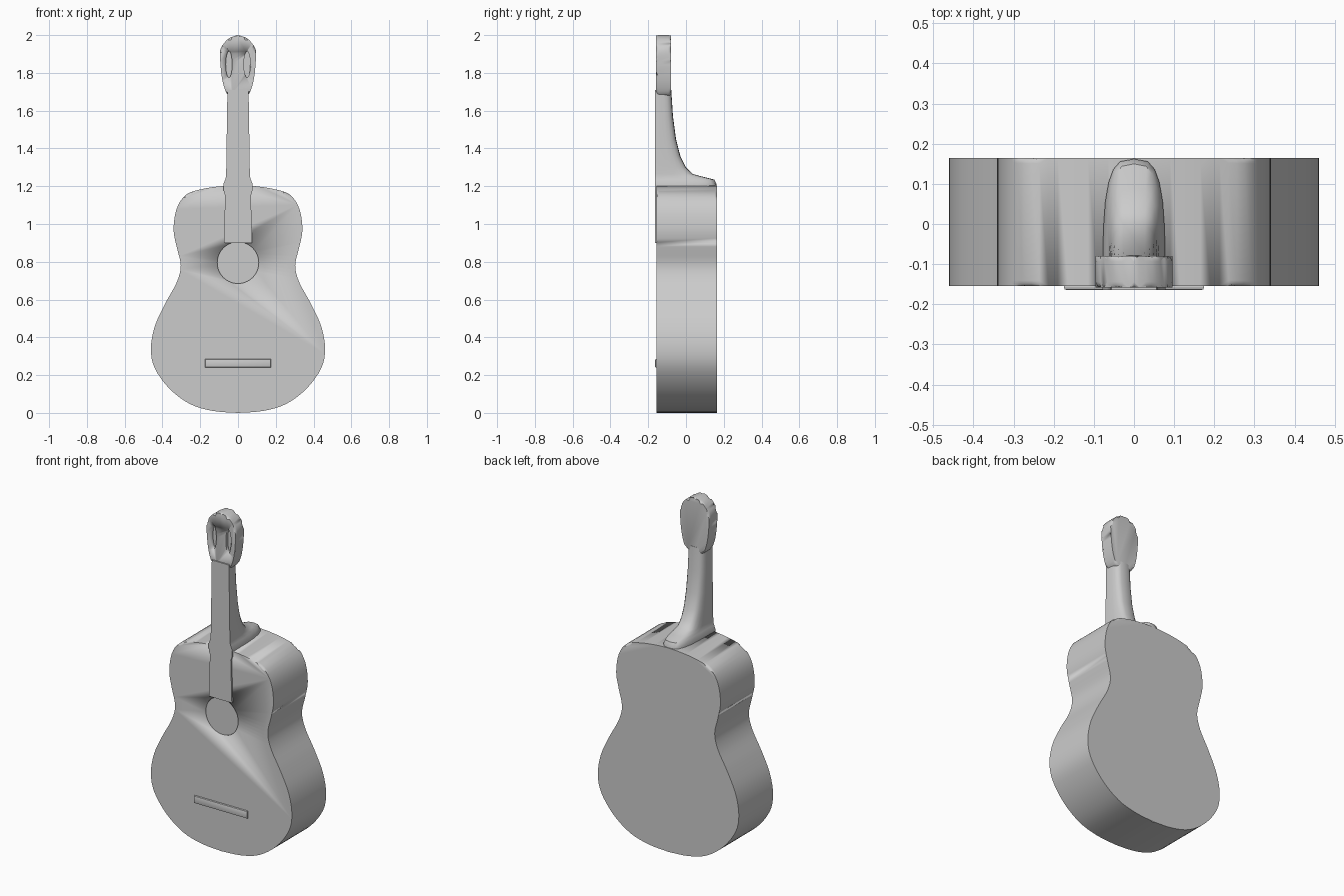
import bpy, bmesh, math
from mathutils import Vector

cube = bpy.data.objects.get("Cube")
if cube:
    bpy.data.objects.remove(cube)

grey = bpy.data.materials.new("plain grey")
grey.use_nodes = True
grey.diffuse_color = (0.6, 0.6, 0.6, 1)
grey.node_tree.nodes["Principled BSDF"].inputs["Base Color"].default_value = (0.6, 0.6, 0.6, 1)


def finish(bm, name):
    bmesh.ops.recalc_face_normals(bm, faces=bm.faces)
    mesh = bpy.data.meshes.new(name)
    bm.to_mesh(mesh)
    bm.free()
    mesh.materials.append(grey)
    ob = bpy.data.objects.new(name, mesh)
    bpy.context.collection.objects.link(ob)
    bpy.ops.object.select_all(action="DESELECT")
    ob.select_set(True)
    bpy.context.view_layer.objects.active = ob
    bpy.ops.object.shade_smooth_by_angle(angle=math.radians(40))
    return ob


def smooth_path(points, steps=4):
    """Catmull-Rom through the points, ends included."""
    p = [Vector(q) for q in points]
    p = [p[0]] + p + [p[-1]]
    out = []
    for a, b, c, d in zip(p, p[1:], p[2:], p[3:]):
        for i in range(steps):
            t = i / steps
            out.append(0.5 * (2 * b + (c - a) * t + (2 * a - 5 * b + 4 * c - d) * t ** 2
                              + (3 * b - a - 3 * c + d) * t ** 3))
    return out + [p[-1]]


def mirrored(half):
    """Closed outline from a right half whose ends lie on the axis."""
    return list(half) + [Vector((-q.x, q.y)) for q in reversed(half[1:-1])]


def slab(name, outline, front, back, round_by=0.0, segments=3):
    """Extrude an x-z outline between two depths and round its rims."""
    bm = bmesh.new()
    rings = [[bm.verts.new((q.x, y, q.y)) for q in outline] for y in (front, back)]
    caps = [bm.faces.new(r) for r in rings]
    for i in range(len(outline)):
        j = (i + 1) % len(outline)
        bm.faces.new((rings[0][i], rings[0][j], rings[1][j], rings[1][i]))
    if round_by:
        bmesh.ops.bevel(bm, geom=[e for f in caps for e in f.edges], offset=round_by,
                        segments=segments, profile=0.5, affect="EDGES")
    return finish(bm, name)


def oval(cx, cz, rx, rz, n=32):
    return [Vector((cx + rx * math.cos(math.tau * i / n), cz + rz * math.sin(math.tau * i / n)))
            for i in range(n)]


def carve(ob, cutter):
    mod = ob.modifiers.new("carve", "BOOLEAN")
    mod.operation = "DIFFERENCE"
    mod.object = cutter
    mod.solver = "EXACT"
    cutter.hide_render = True
    cutter.hide_set(True)


# Waisted sound box
body_half = smooth_path([
    (0, 0), (0.13, 0.01), (0.25, 0.045), (0.36, 0.125), (0.44, 0.235), (0.461, 0.34),
    (0.44, 0.46), (0.385, 0.58), (0.325, 0.69), (0.303, 0.78), (0.325, 0.88),
    (0.341, 0.97), (0.325, 1.08), (0.275, 1.155), (0.19, 1.185), (0.09, 1.2), (0, 1.205)])
body = slab("body", mirrored(body_half), -0.155, 0.165, 0.014)

# Shallow sound hole
carve(body, slab("sound_hole_cutter", oval(0, 0.795, 0.11, 0.11, 40), -0.2, -0.143))

# Neck, heel and fingerboard: D-shaped sections of (height, half width, back depth)
sections = [(0.9, 0.075, -0.13), (1.15, 0.068, -0.13), (1.17, 0.075, 0.162),
            (1.21, 0.078, 0.162), (1.235, 0.068, 0.15), (1.25, 0.064, 0.09),
            (1.265, 0.063, 0.035), (1.3, 0.062, 0.0), (1.36, 0.061, -0.03),
            (1.45, 0.06, -0.053), (1.57, 0.058, -0.069), (1.71, 0.056, -0.078)]
bm = bmesh.new()
rings = []
for z, w, back in sections:
    front, side = -0.165, -0.15
    ring = [(-w, front), (w, front)]
    for i in range(13):
        a = math.pi * i / 12
        c, s = math.cos(a), math.sin(a)
        ring.append((math.copysign(abs(c) ** 0.6, c) * w, side + (back - side) * s ** 0.6))
    rings.append([bm.verts.new((x, y, z)) for x, y in ring])
for low, high in zip(rings, rings[1:]):
    for i in range(len(low)):
        j = (i + 1) % len(low)
        bm.faces.new((low[i], low[j], high[j], high[i]))
bm.faces.new(rings[0])
bm.faces.new(rings[-1])
finish(bm, "neck")

# Headstock with two tuning slots
head_half = smooth_path([(0, 1.675), (0.05, 1.68), (0.072, 1.72), (0.086, 1.78), (0.094, 1.86),
                         (0.094, 1.92), (0.075, 1.955), (0.045, 1.985), (0, 2.0)], 3)
head = slab("headstock", mirrored(head_half), -0.158, -0.08, 0.014)
for side, label in ((1, "left"), (-1, "right")):
    carve(head, slab(label + "_slot_cutter", oval(side * 0.048, 1.845, 0.017, 0.07, 20),
                     -0.2, -0.14))

# Bridge
bar = [Vector(q) for q in ((-0.175, 0.24), (0.175, 0.24), (0.175, 0.285), (-0.175, 0.285))]
slab("bridge", bar, -0.165, -0.148, 0.008, 2)
